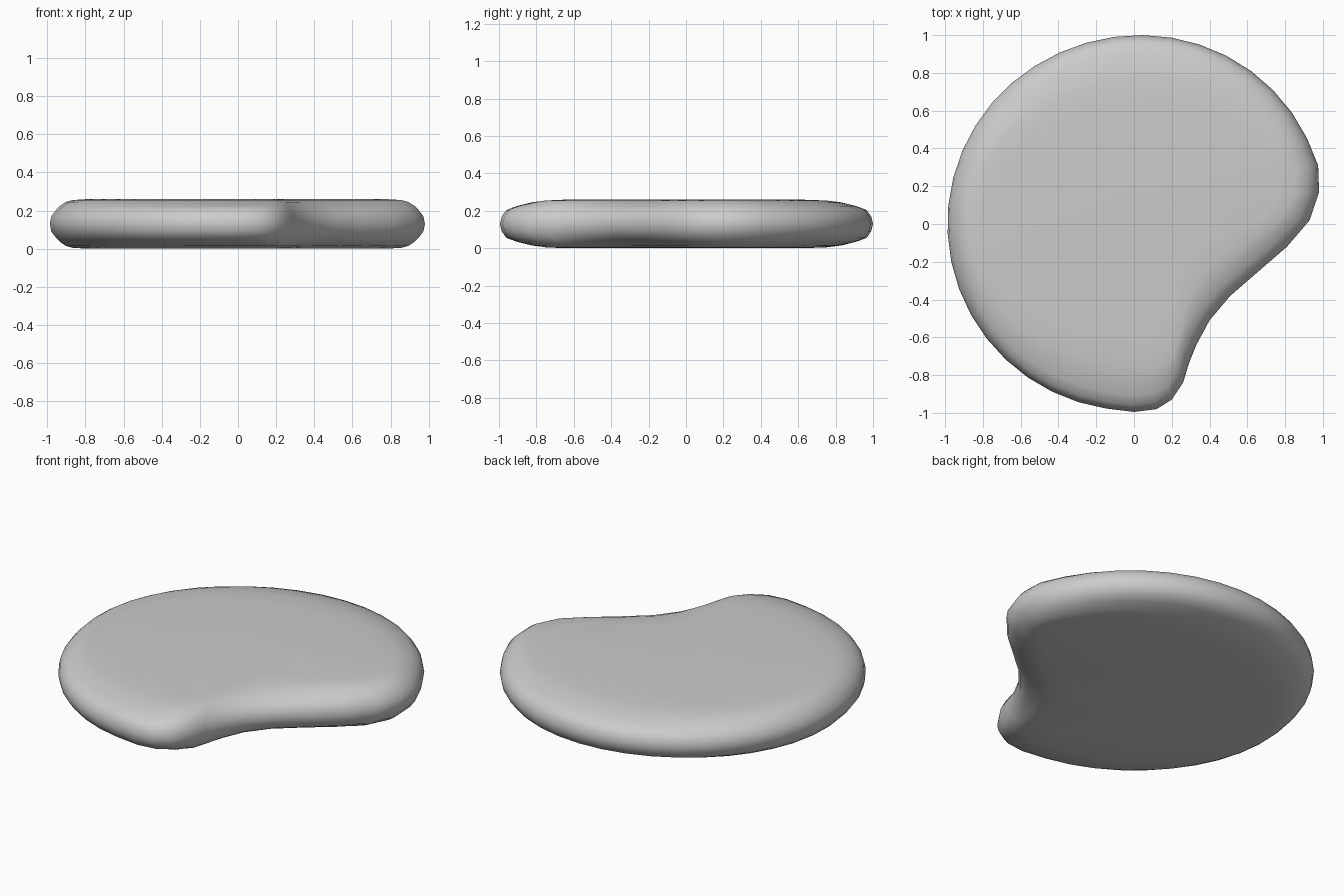
import bpy, bmesh, math
from mathutils import Vector

cube = bpy.data.objects.get("Cube")
if cube:
    bpy.data.objects.remove(cube, do_unlink=True)

HEIGHT = 0.26
CENTRE = Vector((-0.1, 0.1))

# Outline: a nearly round arc, closed by a scooped side
ARC_STEPS = 28
outline = []
for i in range(ARC_STEPS + 1):
    a = math.radians(26.5 + (270 - 26.5) * i / ARC_STEPS)
    bulge = max(0, math.cos(a - math.radians(35))) ** 2
    r = 0.988 + 0.035 * bulge
    outline.append(Vector((r * math.cos(a), r * math.sin(a))))
outline[-1].y = -0.995
scoop = [(.12, -.98), (.2, -.93), (.26, -.84), (.29, -.74), (.33, -.64), (.4, -.51),
         (.51, -.38), (.66, -.25), (.81, -.12), (.93, .02), (.98, .17), (.975, .31)]
outline += [Vector(p) for p in scoop]
count = len(outline)

# Rim profile: height above the middle, inset on blunt sides, inset on tapered ends
rim = [(0, 0, 0), (.04, .008, .01), (.075, .035, .035), (.095, .055, .09),
       (.115, .085, .17), (.125, .12, .25), (.13, .2, .4)]


def taper(i):
    """How far the outline faces front or back, from 0 to 1."""
    t = (outline[(i + 1) % count] - outline[i - 1]).normalized()
    return t.x ** 2


def ring(bm, level, sign):
    h, blunt, tapered = level
    verts = []
    for i, p in enumerate(outline):
        inset = blunt + (tapered - blunt) * taper(i)
        q = p + (CENTRE - p).normalized() * inset
        verts.append(bm.verts.new((q.x, q.y, HEIGHT / 2 + sign * h)))
    return verts


bm = bmesh.new()
rings = [ring(bm, lv, -1) for lv in reversed(rim[1:])] + [ring(bm, lv, 1) for lv in rim]
for low, high in zip(rings, rings[1:]):
    for i in range(count):
        j = (i + 1) % count
        bm.faces.new((low[i], low[j], high[j], high[i]))

# Flat caps
for edge, z in ((rings[0], 0), (rings[-1], HEIGHT)):
    mid = bm.verts.new((CENTRE.x, CENTRE.y, z))
    for i in range(count):
        bm.faces.new((edge[i], edge[(i + 1) % count], mid))
bmesh.ops.recalc_face_normals(bm, faces=bm.faces)
for f in bm.faces:
    f.smooth = True

mesh = bpy.data.meshes.new("pebble")
bm.to_mesh(mesh)
bm.free()
pebble = bpy.data.objects.new("pebble", mesh)
bpy.context.collection.objects.link(pebble)

# Plain grey
grey = bpy.data.materials.new("light grey")
grey.use_nodes = True
colour = (0.6, 0.6, 0.6, 1)
grey.diffuse_color = colour
grey.node_tree.nodes["Principled BSDF"].inputs["Base Color"].default_value = colour
mesh.materials.append(grey)
